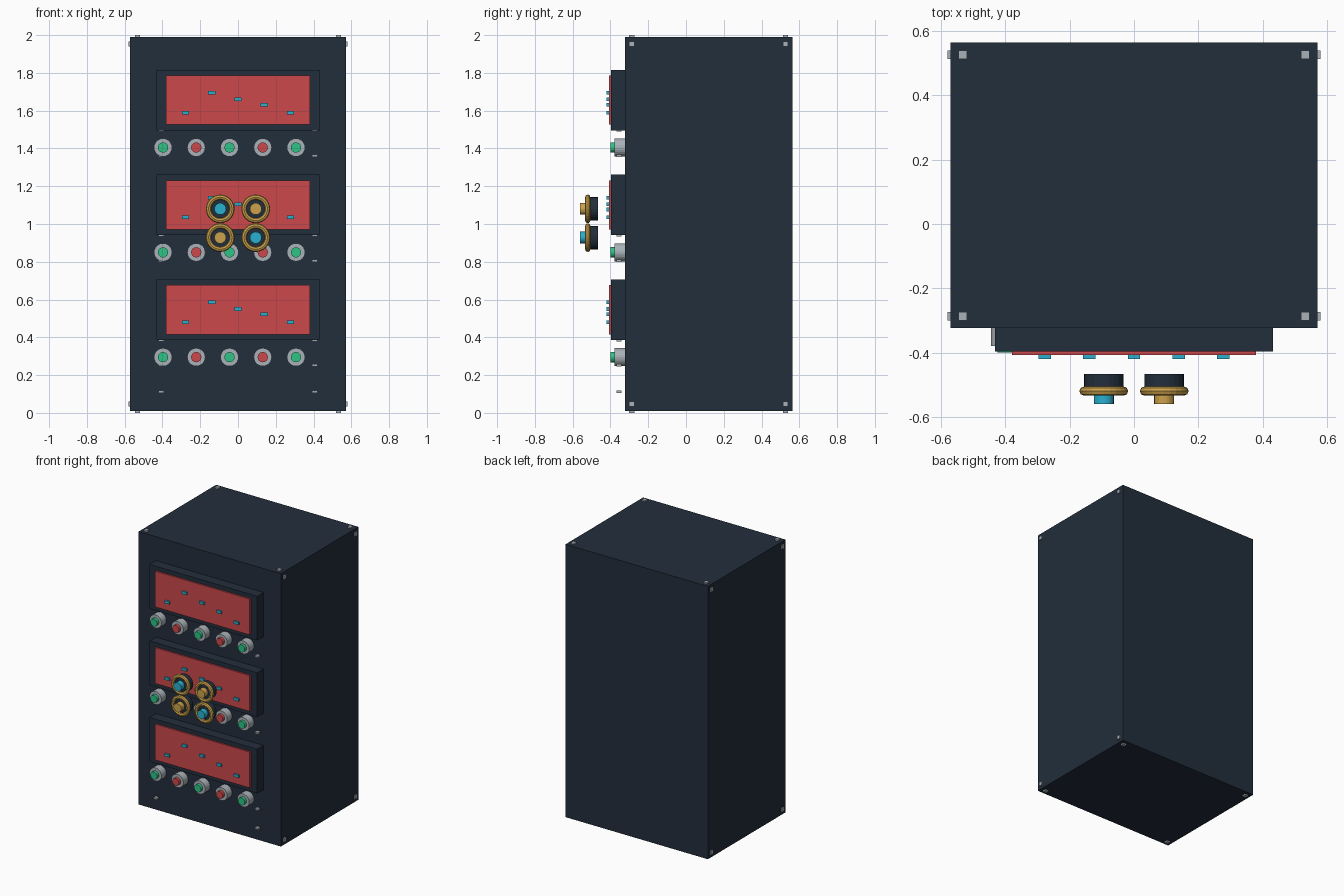
import bpy
from math import radians

if "Cube" in bpy.data.objects:
    bpy.data.objects.remove(bpy.data.objects["Cube"], do_unlink=True)


def make_material(name, rgb):
    """Flat material from 0-255 display values, stored as linear."""
    linear = [(c / 255 / 12.92) if c < 11 else ((c / 255 + 0.055) / 1.055) ** 2.4 for c in rgb]
    mat = bpy.data.materials.new(name)
    mat.use_nodes = True
    mat.diffuse_color = (*linear, 1)
    mat.node_tree.nodes["Principled BSDF"].inputs["Base Color"].default_value = (*linear, 1)
    return mat


navy = make_material("navy", (34, 46, 60))
red = make_material("red", (204, 72, 76))
green = make_material("green", (46, 196, 134))
cyan = make_material("cyan", (42, 176, 208))
gold = make_material("gold", (204, 162, 76))
grey = make_material("grey", (170, 178, 184))


def finish(name, mat):
    obj = bpy.context.object
    obj.name = name
    obj.data.materials.append(mat)
    return obj


def box(name, mat, centre, size):
    bpy.ops.mesh.primitive_cube_add(size=1, location=centre)
    obj = finish(name, mat)
    obj.scale = size
    bpy.ops.object.transform_apply(location=False, rotation=False, scale=True)
    return obj


def disc(name, mat, x, z, radius, front, back, sides=24):
    """Cylinder lying along y between two depths."""
    bpy.ops.mesh.primitive_cylinder_add(
        vertices=sides, radius=radius, depth=back - front,
        location=(x, (front + back) / 2, z), rotation=(radians(90), 0, 0))
    return finish(name, mat)


def ring(name, mat, x, y, z, major, minor):
    bpy.ops.mesh.primitive_torus_add(
        major_radius=major, minor_radius=minor, major_segments=24, minor_segments=8,
        location=(x, y, z), rotation=(radians(90), 0, 0))
    return finish(name, mat)


# Cabinet body
FRONT, BACK = -0.324, 0.565
box("cabinet", navy, (0, (FRONT + BACK) / 2, 1), (1.142, BACK - FRONT, 1.98))

# Corner bolts on the sides, top and bottom
for y in (-0.287, 0.527):
    for sx in (-1, 1):
        for sz in (-1, 1):
            box("side_bolt", grey, (sx * 0.572, y, 1 + sz * 0.953), (0.016, 0.027, 0.027))
            box("cap_bolt", grey, (sx * 0.533, y, 1 + sz * 0.992), (0.027, 0.027, 0.016))

# Three control units: framed screen, markers, buttons and small studs
marker_heights = (-0.066, 0.039, 0.004, -0.024, -0.066)
for unit in range(3):
    mid = 1.656 - unit * 0.555
    box("screen_frame", navy, (0, -0.36, mid), (0.864, 0.073, 0.321))
    box("screen", red, (0, -0.4, mid), (0.76, 0.016, 0.26))
    for i, dz in enumerate(marker_heights):
        box("screen_marker", cyan, ((i - 2) * 0.139, -0.412, mid + dz), (0.038, 0.016, 0.019))
    for i in range(5):
        x, z = -0.397 + i * 0.176, mid - 0.251
        disc("button_housing", grey, x, z, 0.048, -0.379, FRONT)
        disc("button_cap", red if i % 2 else green, x, z, 0.027, -0.4, -0.37)
    for x in (-0.407, 0.407):
        for dz in (-0.161, -0.295):
            box("stud", grey, (x, -0.355, mid + dz), (0.028, 0.026, 0.013))

# Lowest pair of studs
for x in (-0.407, 0.407):
    box("stud", grey, (x, -0.355, 0.113), (0.028, 0.026, 0.013))

# Four dials in front of the middle screen
for column, x in enumerate((-0.094, 0.094)):
    for row, z in enumerate((1.08, 0.928)):
        disc("dial_hub", navy, x, z, 0.062, -0.522, -0.467)
        ring("dial_ring", gold, x, -0.52, z, 0.062, 0.014)
        disc("dial_cap", cyan if column == row else gold, x, z, 0.031, -0.56, -0.515)
